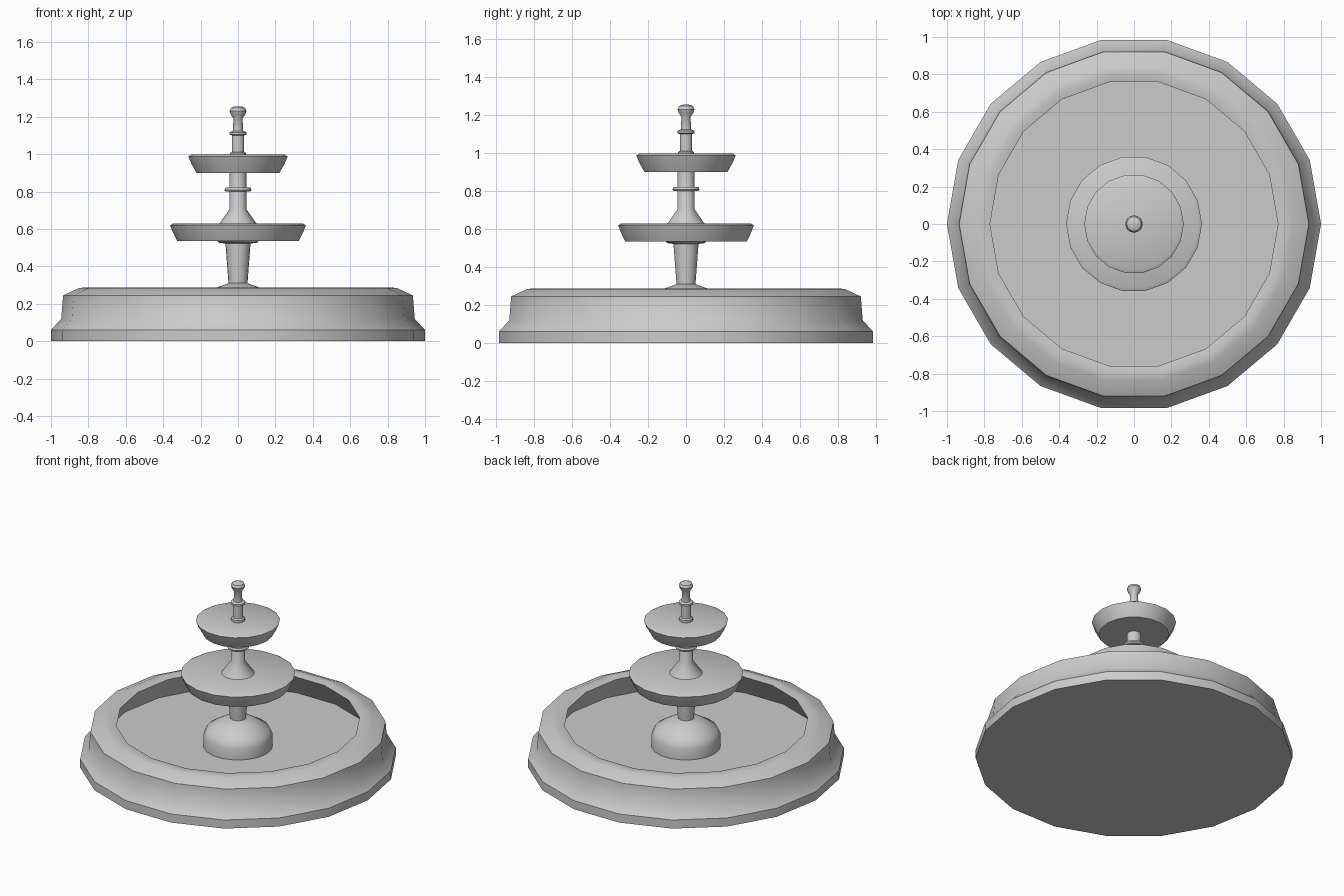
import bpy, bmesh
from math import cos, sin, tau, radians

if "Cube" in bpy.data.objects:
    bpy.data.objects.remove(bpy.data.objects["Cube"])

SIDES = 18


def lathe(name, profile, sides=SIDES):
    """Revolve (radius, z) points around z; radius 0 closes to a single point."""
    bm = bmesh.new()
    rings = []
    for r, z in profile:
        n = sides if r > 0 else 1
        rings.append([bm.verts.new((r * cos(tau * i / sides), r * sin(tau * i / sides), z))
                      for i in range(n)])
    for a, b in zip(rings, rings[1:]):
        for i in range(sides):
            j = (i + 1) % sides
            quad = [a[i % len(a)], a[j % len(a)], b[j % len(b)], b[i % len(b)]]
            bm.faces.new(list(dict.fromkeys(quad)))
    bmesh.ops.recalc_face_normals(bm, faces=bm.faces)
    mesh = bpy.data.meshes.new(name)
    bm.to_mesh(mesh)
    bm.free()
    ob = bpy.data.objects.new(name, mesh)
    bpy.context.collection.objects.link(ob)
    bpy.ops.object.select_all(action='DESELECT')
    ob.select_set(True)
    bpy.context.view_layer.objects.active = ob
    bpy.ops.object.shade_smooth_by_angle(angle=radians(40))
    return ob


def bowl(name, r_top, r_bottom, z_bottom, z_top):
    """Filled tier bowl with a slightly bulging side, softened rim and flat top."""
    r_mid = r_bottom + 0.62 * (r_top - r_bottom)
    z_mid = z_bottom + 0.5 * (z_top - z_bottom)
    return lathe(name, [(0, z_bottom), (r_bottom, z_bottom), (r_mid, z_mid),
                        (r_top, z_top - 0.010), (r_top - 0.018, z_top), (0, z_top - 0.012)])


# Ground basin: stepped plinth, wall, rounded rim, undercut inner wall, pool floor
lathe("basin", [(0, 0), (1.0, 0), (1.0, 0.06), (0.945, 0.12), (0.935, 0.245),
                (0.85, 0.284), (0.81, 0.288), (0.77, 0.28), (0.87, 0.115), (0, 0.115)])

# Domed pedestal in the pool
lathe("pedestal", [(0, 0.11), (0.22, 0.11), (0.22, 0.19), (0.20, 0.235),
                   (0.12, 0.285), (0.05, 0.31), (0, 0.31)])

# Tapered lower column with a flared collar under the bowl
lathe("lower_column", [(0, 0.30), (0.05, 0.30), (0.067, 0.522), (0.10, 0.526),
                       (0.115, 0.54), (0, 0.54)])

bowl("lower_bowl", 0.363, 0.325, 0.535, 0.63)

# Middle column: conical foot, shaft and ring
lathe("middle_column", [(0, 0.61), (0.105, 0.62), (0.045, 0.705), (0.045, 0.91), (0, 0.91)])
lathe("middle_ring", [(0, 0.80), (0.067, 0.80), (0.072, 0.808), (0.067, 0.822), (0, 0.822)])

bowl("upper_bowl", 0.266, 0.222, 0.90, 0.998)

# Top spout: foot ring, shaft, collar and rounded finial
lathe("spout", [(0, 0.98), (0.043, 0.98), (0.043, 1.005), (0.033, 1.012), (0.033, 1.10),
                (0.046, 1.105), (0.046, 1.117), (0.028, 1.124), (0.024, 1.19),
                (0.038, 1.21), (0.045, 1.23), (0.038, 1.247), (0.022, 1.254), (0, 1.256)])
